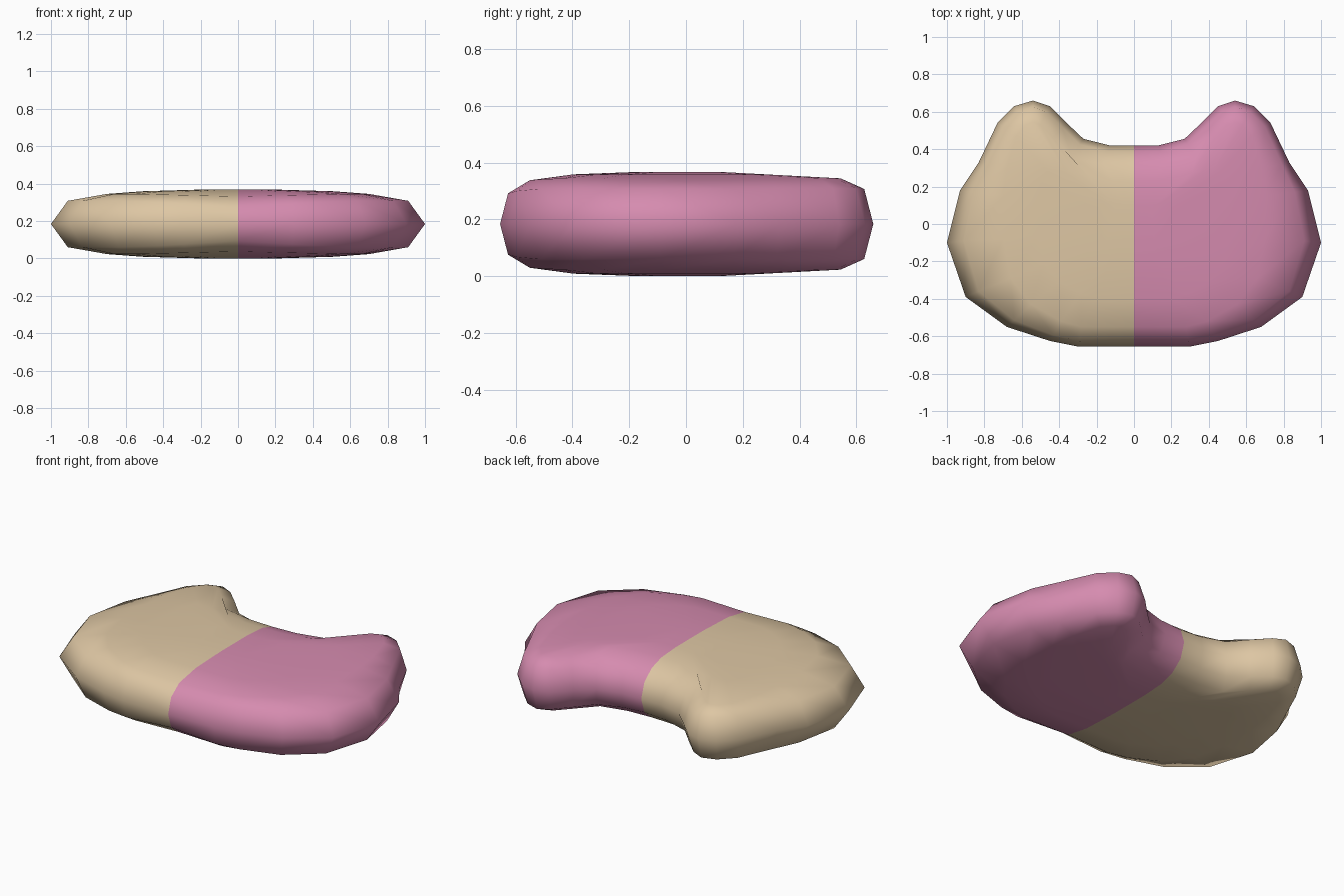
import bpy, bmesh

if "Cube" in bpy.data.objects:
    bpy.data.objects.remove(bpy.data.objects["Cube"])

# Two flat fabric colours
def material(name, rgb):
    m = bpy.data.materials.new(name)
    m.diffuse_color = (*rgb, 1)
    m.use_nodes = True
    m.node_tree.nodes["Principled BSDF"].inputs["Base Color"].default_value = m.diffuse_color
    return m

tan = material("tan fabric", (0.73, 0.57, 0.37))
pink = material("pink fabric", (0.67, 0.26, 0.43))

# Right half of the eared cushion outline, from back centre to front centre
rim = [(0, .42), (.13, .42), (.27, .455), (.36, .54), (.45, .63), (.54, .66), (.64, .63), (.73, .54),
       (.83, .33), (.93, .18), (1, -.10), (.90, -.39), (.68, -.55), (.45, -.625), (.30, -.655), (0, -.655)]
shoulder = [(0, .39), (.14, .39), (.29, .425), (.385, .52), (.47, .60), (.54, .628), (.62, .60), (.70, .52),
            (.79, .32), (.86, .17), (.91, -.09), (.83, -.36), (.64, -.515), (.43, -.595), (.29, -.627), (0, -.627)]
face = [(0, .32), (.16, .32), (.33, .35), (.43, .46), (.50, .53), (.54, .545), (.58, .53), (.63, .47),
        (.68, .30), (.70, .15), (.70, -.08), (.66, -.29), (.55, -.43), (.39, -.52), (.28, -.55), (0, -.55)]
inner = [(.73 * x, min(.72 * y, .28)) for x, y in face]
core = [(.4 * x, .4 * y) for x, y in inner]

MID = 0.184
bm = bmesh.new()

def ring(half, base, swell, side):
    """Closed mirrored loop whose height swells a little towards the sides."""
    loop = half + [(-x, y) for x, y in reversed(half[1:-1])]
    return [bm.verts.new((x, y, MID + side * (base + swell * min(1, abs(x) / .55))))
            for x, y in loop]

edge = ring(rim, 0, 0, 1)
for side in (1, -1):
    # Bands from the rim to the middle of the top or bottom
    loops = [edge, ring(shoulder, .09, .034, side), ring(face, .147, .014, side),
             ring(inner, .175, 0, side), ring(core, .184, 0, side)]
    for a, b in zip(loops, loops[1:]):
        n = len(a)
        for i in range(n):
            j = (i + 1) % n
            bm.faces.new((a[i], a[j], b[j], b[i]))
    # Central cap, split along x = 0
    c = loops[-1]
    bm.faces.new(c[:16])
    bm.faces.new(c[15:] + c[:1])

bmesh.ops.recalc_face_normals(bm, faces=bm.faces)
# Left half tan, right half pink
for f in bm.faces:
    f.material_index = 1 if f.calc_center_median().x > 0 else 0
    f.smooth = True

mesh = bpy.data.meshes.new("eared_cushion")
bm.to_mesh(mesh)
bm.free()
mesh.materials.append(tan)
mesh.materials.append(pink)
bpy.context.collection.objects.link(bpy.data.objects.new("eared_cushion", mesh))
